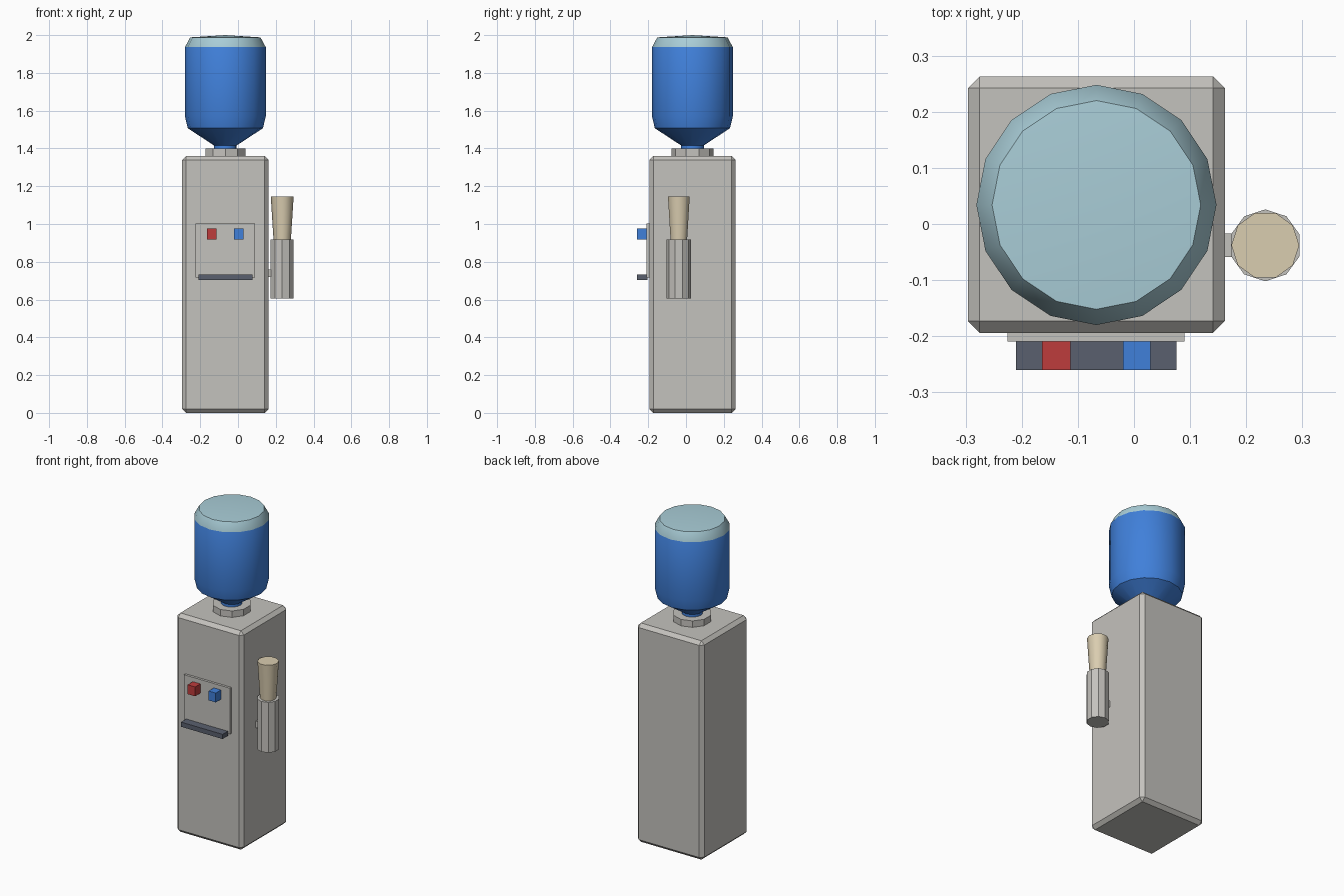
import bpy, bmesh, math

if "Cube" in bpy.data.objects:
    bpy.data.objects.remove(bpy.data.objects["Cube"])


def mat(name, hexcol):
    m = bpy.data.materials.new(name)
    c = [int(hexcol[i:i + 2], 16) / 255 for i in (0, 2, 4)]
    lin = [v / 12.92 if v <= 0.04045 else ((v + 0.055) / 1.055) ** 2.4 for v in c]
    m.diffuse_color = (*lin, 1)
    m.use_nodes = True
    m.node_tree.nodes["Principled BSDF"].inputs["Base Color"].default_value = m.diffuse_color
    return m


GREY = mat("warm_grey", "C4C2BD")
BLUE = mat("water_blue", "4080DA")
PALE = mat("pale_blue", "A9CDD7")
RED = mat("hot_red", "BE3C3C")
DARK = mat("dark_slate", "5A606E")
CREAM = mat("paper_cream", "DACDB0")


def finish(name, bm, mats, angle=None):
    bmesh.ops.recalc_face_normals(bm, faces=bm.faces)
    me = bpy.data.meshes.new(name)
    bm.to_mesh(me)
    bm.free()
    for m in mats:
        me.materials.append(m)
    ob = bpy.data.objects.new(name, me)
    bpy.context.collection.objects.link(ob)
    if angle:
        bpy.ops.object.select_all(action='DESELECT')
        bpy.context.view_layer.objects.active = ob
        ob.select_set(True)
        bpy.ops.object.shade_smooth_by_angle(angle=math.radians(angle))
    return ob


def box(name, lo, hi, m, bevel=0):
    bm = bmesh.new()
    bmesh.ops.create_cube(bm, size=1)
    for v in bm.verts:
        v.co = [(a + b) / 2 + c * (b - a) for a, b, c in zip(lo, hi, v.co)]
    if bevel:
        bmesh.ops.bevel(bm, geom=bm.edges[:], offset=bevel, segments=1,
                        affect='EDGES', profile=0.5)
    return finish(name, bm, [m])


def lathe(name, centre, profile, sides, mats, start=0, angle=None, rule=None, peak=None):
    """Stack rings of (radius, z); optional raised centre point on top."""
    bm = bmesh.new()
    rings = []
    for r, z in profile:
        rings.append([bm.verts.new((centre[0] + r * math.cos(start + math.tau * i / sides),
                                    centre[1] + r * math.sin(start + math.tau * i / sides), z))
                      for i in range(sides)])
    for a, b in zip(rings, rings[1:]):
        for i in range(sides):
            j = (i + 1) % sides
            bm.faces.new((a[i], a[j], b[j], b[i]))
    bm.faces.new(rings[0][::-1])
    if peak:
        top = bm.verts.new((*centre, peak))
        for i in range(sides):
            bm.faces.new((rings[-1][i], rings[-1][(i + 1) % sides], top))
    else:
        bm.faces.new(rings[-1])
    if rule:
        for f in bm.faces:
            f.material_index = rule(f.calc_center_median().z)
    return finish(name, bm, mats, angle)


C = (-0.067, 0.034)

# Cabinet with chamfered edges
box("cabinet", (-0.296, -0.194, 0), (0.162, 0.263, 1.36), GREY, 0.021)

# Bottle seat and bottle
lathe("bottle_collar", C, [(0.111, 1.35), (0.111, 1.40)], 10, [GREY], math.pi / 2)
lathe("water_bottle", C,
      [(0.06, 1.38), (0.06, 1.416), (0.199, 1.507), (0.214, 1.57),
       (0.214, 1.936), (0.186, 1.988)],
      16, [BLUE, PALE], 0, 35, lambda z: int(z > 1.94), peak=2.0)

# Front panel, taps and drip tray
box("front_panel", (-0.225, -0.209, 0.716), (0.09, -0.19, 1.003), GREY)
box("hot_tap", (-0.164, -0.26, 0.918), (-0.113, -0.205, 0.976), RED)
box("cold_tap", (-0.02, -0.26, 0.918), (0.029, -0.205, 0.976), BLUE)
box("drip_tray", (-0.21, -0.26, 0.703), (0.076, -0.205, 0.732), DARK)

# Cup dispenser on the right side
H = (0.234, -0.038)
box("holder_bracket", (0.155, -0.059, 0.72), (0.18, -0.017, 0.76), GREY)
lathe("cup_holder", H, [(0.064, 0.605), (0.064, 0.918)], 10, [GREY], math.pi / 2)
lathe("paper_cups", H, [(0.045, 0.90), (0.0605, 1.146)], 10, [CREAM], 0, 40)
